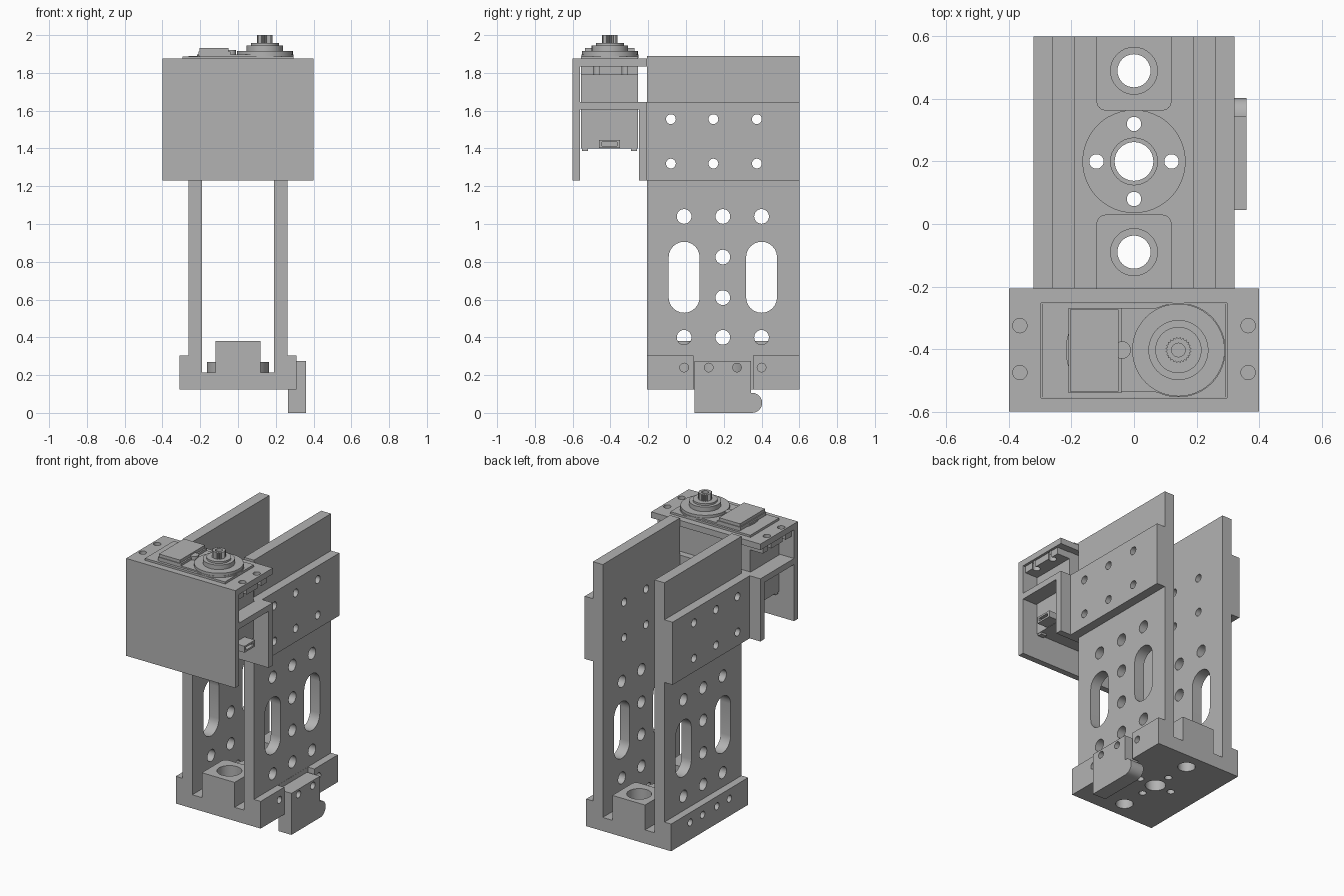
import bpy, bmesh
from math import sin, cos, pi, radians

cube = bpy.data.objects.get("Cube")
if cube:
    bpy.data.objects.remove(cube, do_unlink=True)

grey = bpy.data.materials.new("machined grey")
grey.use_nodes = True
GREY = (0.45, 0.45, 0.45, 1)
grey.diffuse_color = GREY
grey.node_tree.nodes["Principled BSDF"].inputs["Base Color"].default_value = GREY


# Outline helpers: each returns a closed 2D profile
def rect(u0, u1, v0, v1):
    return [(u0, v0), (u1, v0), (u1, v1), (u0, v1)]


def arc(u, v, r, start, end, n=12):
    angles = [radians(start + (end - start) * i / n) for i in range(n + 1)]
    return [(u + r * cos(a), v + r * sin(a)) for a in angles]


def circle(u, v, r, n=32):
    return arc(u, v, r, 0, 360, n)[:-1]


def slot(u, v, r, half):
    return arc(u, v + half, r, 0, 180) + arc(u, v - half, r, 180, 360)


# Build one object from extruded profiles: (outline, axis, from, to)
def part(name, *prisms):
    bm = bmesh.new()
    for outline, axis, a, b in prisms:
        place = {"x": lambda u, v, w: (w, u, v),
                 "y": lambda u, v, w: (u, w, v),
                 "z": lambda u, v, w: (u, v, w)}[axis]
        low, high = [[bm.verts.new(place(u, v, w)) for u, v in outline] for w in (a, b)]
        bm.faces.new(low)
        bm.faces.new(high)
        for i in range(len(low)):
            j = (i + 1) % len(low)
            bm.faces.new((low[i], low[j], high[j], high[i]))
    bmesh.ops.recalc_face_normals(bm, faces=bm.faces)
    mesh = bpy.data.meshes.new(name)
    bm.to_mesh(mesh)
    bm.free()
    mesh.materials.append(grey)
    ob = bpy.data.objects.new(name, mesh)
    bpy.context.collection.objects.link(ob)
    return ob


def cut(ob, *prisms):
    cutter = part("cutter", *prisms)
    cutter.hide_render = True
    mod = ob.modifiers.new("cut", "BOOLEAN")
    mod.operation = "DIFFERENCE"
    mod.solver = "EXACT"
    mod.object = cutter
    bpy.context.view_layer.update()
    graph = bpy.context.evaluated_depsgraph_get()
    mesh = bpy.data.meshes.new_from_object(ob.evaluated_get(graph))
    ob.modifiers.clear()
    ob.data = mesh
    bpy.data.objects.remove(cutter, do_unlink=True)


BACK, FRONT = 0.60, -0.207
base_holes = [(circle(y, 0.24, 0.023, 20), "x", -1, 1) for y in (-0.01, 0.12, 0.27, 0.40)]
bolt_holes = [(circle(y, z, 0.026, 20), "x", -1, 1)
              for y in (-0.08, 0.145, 0.375) for z in (1.32, 1.555)]
wall_holes = [(circle(y, z, 0.039, 24), "x", -1, 1)
              for y in (-0.01, 0.195, 0.40) for z in (0.40, 1.04)]
wall_holes += [(circle(0.195, z, 0.039, 24), "x", -1, 1) for z in (0.61, 0.825)]
wall_holes += [(slot(y, 0.718, 0.082, 0.106), "x", -1, 1) for y in (-0.01, 0.40)]

# Base channel with a notch on one side for the catch
channel = [(-0.311, 0.125), (0.311, 0.125), (0.311, 0.305), (0.262, 0.305),
           (0.262, 0.215), (-0.262, 0.215), (-0.262, 0.305), (-0.311, 0.305)]
base = part("base_channel", (channel, "y", FRONT, BACK))
cut(base, (rect(0.04, 0.355, 0.1, 0.32), "x", 0.263, 0.4))
cut(base, *[(o, a, s * 0.2, s * 0.4) for o, a, _, _ in base_holes for s in (-1, 1)])
through = [(circle(0, y, 0.053), "z", 0, 0.5) for y in (-0.09, 0.49)]
through.append((circle(0, 0.2, 0.062), "z", 0, 0.5))
through += [(circle(x, y, 0.023, 20), "z", 0, 0.5)
            for x, y in ((0.12, 0.2), (-0.12, 0.2), (0, 0.08), (0, 0.32))]
cut(base, *through)

# Raised bolt blocks and the round centre boss
R = 0.03
front_block = [(-0.12, FRONT), (0.12, FRONT)] + arc(0.12 - R, 0.03 - R, R, 0, 90, 6) \
    + arc(-0.12 + R, 0.03 - R, R, 90, 180, 6)
for name, outline, y in (("front_block", front_block, -0.09),
                         ("back_block", [(u, 0.4 - v - 0.007) for u, v in front_block], 0.49)):
    block = part(name, (outline, "z", 0.215, 0.38))
    cut(block, (circle(0, y, 0.053), "z", 0, 0.5))
    cut(block, (circle(0, y, 0.075), "z", 0.25, 0.5))
boss = part("centre_boss", (circle(0, 0.2, 0.165, 48), "z", 0.215, 0.27))
cut(boss, *through[2:])
cut(boss, (circle(0, 0.2, 0.075), "z", 0.24, 0.5))

# Catch with a rounded toe
catch_outline = [(0.045, 0), (0.35, 0)] + arc(0.35, 0.053, 0.053, -90, 90)[1:] \
    + [(0.345, 0.106), (0.345, 0.275), (0.045, 0.275)]
catch = part("catch", (catch_outline, "x", 0.264, 0.36))
cut(catch, *base_holes[1:3])

# Side walls and outer clamp plates
for side, s in (("left", 1), ("right", -1)):
    wall = part(side + "_wall", (rect(FRONT, BACK, 0.215, 1.89), "x", s * 0.19, s * 0.262))
    cut(wall, *wall_holes, *bolt_holes, *base_holes)
    plate = part(side + "_clamp_plate", (rect(FRONT, BACK, 1.23, 1.645), "x", s * 0.262, s * 0.322))
    cut(plate, *bolt_holes)

# Motor holder: front plate, top shelf, rib and rear plate in one profile
holder_profile = [(-0.6, 1.23), (-0.56, 1.23), (-0.56, 1.605), (-0.25, 1.605),
                  (-0.25, 1.23), (FRONT, 1.23), (FRONT, 1.645), (-0.56, 1.645),
                  (-0.56, 1.835), (FRONT, 1.835), (FRONT, 1.875), (-0.6, 1.875)]
holder = part("motor_holder", (holder_profile, "x", -0.4, 0.4))
cut(holder, (rect(-0.297, 0.297, -0.557, -0.252), "z", 1.5, 2))
ear_holes = [(circle(x, y, 0.023, 20), "z", 1.7, 2)
             for x in (-0.365, 0.365) for y in (-0.475, -0.325)]
cut(holder, *ear_holes)

# Motor body, ears and connector
part("motor_body", (rect(-0.293, 0.293, -0.555, -0.254), "z", 1.40, 1.887))
part("motor_feet", *[(rect(x - 0.02, x + 0.02, y - 0.015, y + 0.015), "z", 1.387, 1.41)
                     for x in (-0.27, 0.27) for y in (-0.535, -0.275)])
ears = part("motor_ears", *[(rect(min(a, b), max(a, b), -0.555, -0.254), "z", 1.79, 1.834)
                            for a, b in ((0.293, 0.385), (-0.293, -0.385))])
cut(ears, *ear_holes)
cut(ears, *[(rect(x - 0.03, x + 0.03, y - 0.015, y + 0.015), "z", 1.7, 1.9)
            for x in (-0.395, 0.395) for y in (-0.475, -0.325)])
connector = part("connector", (rect(-0.46, -0.35, 1.402, 1.445), "x", 0.29, 0.37))
cut(connector, (rect(-0.445, -0.365, 1.414, 1.433), "x", 0.32, 0.4))

# Stepped motor top with output shaft
X, Y = 0.142, -0.403
lid = [(-0.205, Y - 0.135), (0.07, Y - 0.135)] + arc(X, Y, 0.151, -116, 116, 32) \
    + [(0.07, Y + 0.135), (-0.205, Y + 0.135)] + arc(-0.04, Y, 0.178, 145, 215, 12)
part("motor_lid", (lid, "z", 1.88, 1.897))
part("lid_round", (circle(X, Y, 0.148, 48), "z", 1.89, 1.915))
part("label_plate", (rect(-0.205, -0.05, -0.535, -0.273), "z", 1.89, 1.932))
part("label_rim", (rect(-0.21, -0.04, -0.54, -0.268), "z", 1.89, 1.912))
part("lid_screw", (circle(-0.038, Y, 0.028, 20), "z", 1.89, 1.922))
part("bearing_seat", (circle(X, Y, 0.096, 48), "z", 1.90, 1.945))
part("bearing_ring", (circle(X, Y, 0.074, 40), "z", 1.94, 1.957))
teeth = [(X + r * cos(pi * i / 24), Y + r * sin(pi * i / 24))
         for i in range(48) for r in [0.042 if i % 2 else 0.036]]
shaft = part("splined_shaft", (teeth, "z", 1.95, 2.0))
cut(shaft, (circle(X, Y, 0.022, 20), "z", 1.965, 2.1))

# Smooth round surfaces, keep sharp edges
for ob in bpy.context.scene.objects:
    if ob.type == "MESH":
        ob.select_set(True)
        bpy.context.view_layer.objects.active = ob
bpy.ops.object.shade_smooth_by_angle(angle=radians(20))
